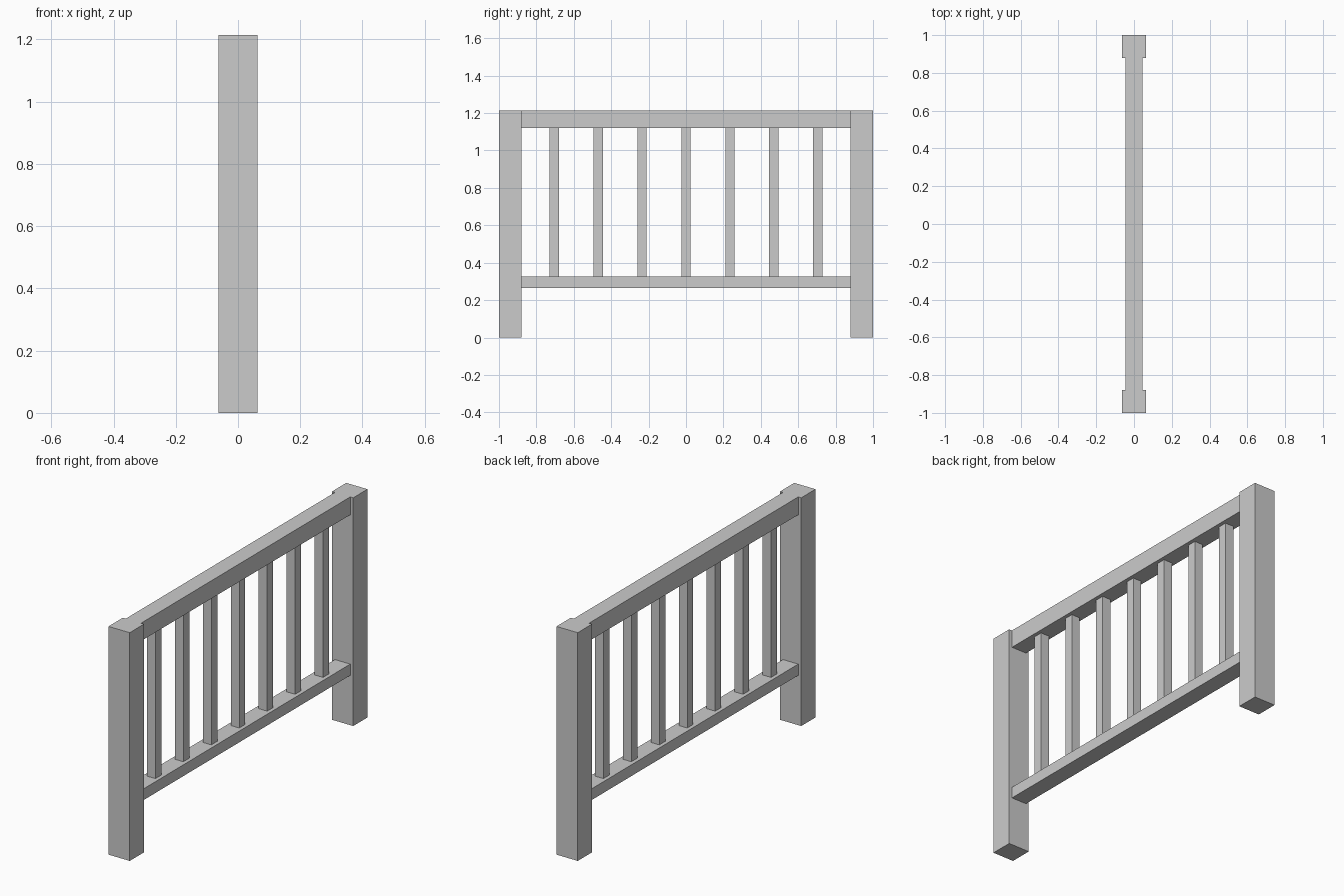
import bpy

cube = bpy.data.objects.get("Cube")
if cube:
    bpy.data.objects.remove(cube, do_unlink=True)

# Single plain grey finish
GREY = (0.6, 0.6, 0.6, 1.0)
grey = bpy.data.materials.new("plain_grey")
grey.use_nodes = True
grey.diffuse_color = GREY
grey.node_tree.nodes["Principled BSDF"].inputs["Base Color"].default_value = GREY

HEIGHT = 1.215
POST_WIDTH = 0.125
POST_DEPTH = 0.12
RAIL_WIDTH = 0.09
BALUSTER = 0.05
INNER = 1 - POST_DEPTH
SPACING = 0.235
LOWER_TOP = 0.325
UPPER_BOTTOM = 1.12


def beam(name, width, y0, y1, z0, z1):
    """Box centred on x = 0, spanning the given y and z ranges."""
    bpy.ops.mesh.primitive_cube_add(size=1, location=(0, (y0 + y1) / 2, (z0 + z1) / 2))
    obj = bpy.context.object
    obj.name = name
    obj.scale = (width, y1 - y0, z1 - z0)
    bpy.ops.object.transform_apply(location=False, rotation=False, scale=True)
    obj.data.materials.append(grey)
    return obj


# End posts
beam("front_post", POST_WIDTH, -1, -INNER, 0, HEIGHT)
beam("back_post", POST_WIDTH, INNER, 1, 0, HEIGHT)

# Rails between the posts
beam("top_rail", RAIL_WIDTH, -INNER, INNER, UPPER_BOTTOM, HEIGHT)
beam("bottom_rail", RAIL_WIDTH, -INNER, INNER, 0.265, LOWER_TOP)

# Evenly spaced balusters
for i in range(7):
    y = (i - 3) * SPACING
    beam(f"baluster_{i + 1}", BALUSTER, y - BALUSTER / 2, y + BALUSTER / 2,
         LOWER_TOP, UPPER_BOTTOM)
